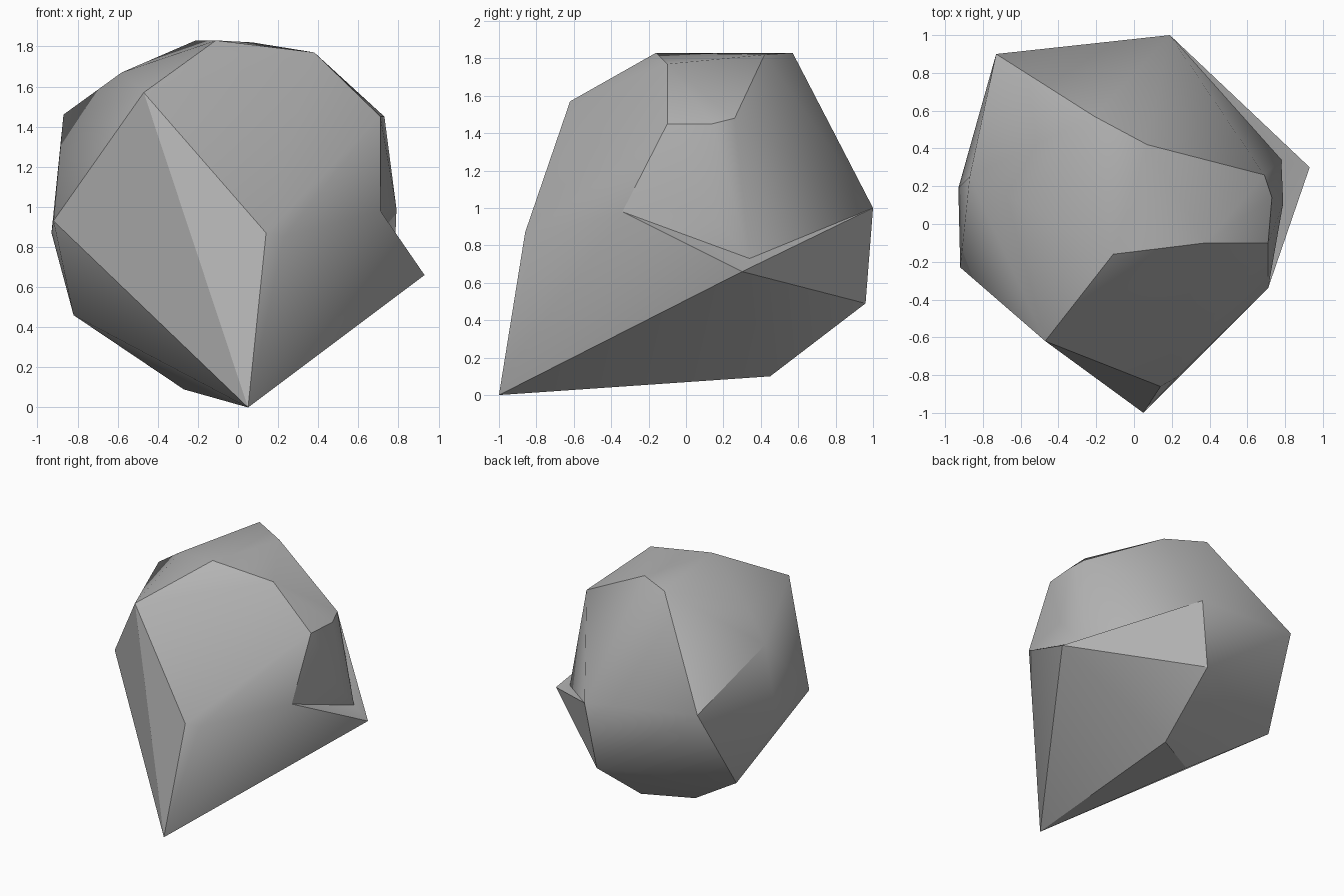
import bpy
import bmesh
import math

cube = bpy.data.objects.get("Cube")
if cube:
    bpy.data.objects.remove(cube, do_unlink=True)

# Single stone colour
stone = bpy.data.materials.new("stone grey")
stone.use_nodes = True
colour = (0.45, 0.45, 0.45, 1)
stone.diffuse_color = colour
stone.node_tree.nodes["Principled BSDF"].inputs["Base Color"].default_value = colour

# Corners of the ledge's footprint on the boulder
ledge_rim = [
    (0.05, -1.0, 0.0), (0.71, -0.34, 0.98), (0.78, 0.34, 0.73),
    (0.19, 1.0, 1.0), (0.11, 0.96, 0.49), (0.08, 0.45, 0.10),
]
# Crown, shoulders and underside of the boulder
crown = [
    (-0.11, -0.16, 1.83), (0.38, -0.10, 1.77), (0.07, 0.42, 1.82),
    (-0.21, 0.57, 1.83), (-0.58, 0.10, 1.67), (-0.47, -0.62, 1.57),
]
shoulders = [
    (-0.87, 0.25, 1.46), (0.69, 0.26, 1.48), (0.73, 0.14, 1.45),
    (0.71, -0.10, 1.45), (0.79, 0.11, 0.99), (-0.73, 0.90, 1.11),
    (-0.92, -0.23, 0.93), (-0.93, 0.19, 0.87), (0.14, -0.86, 0.87),
    (0.23, -0.81, 0.85),
]
underside = [(-0.82, 0.54, 0.46), (-0.27, 0.27, 0.09)]
ledge_tip = (0.93, 0.30, 0.66)

# Boulder body: chipped convex block
bm = bmesh.new()
rim = {bm.verts.new(p) for p in ledge_rim}
for p in crown + shoulders + underside:
    bm.verts.new(p)
bmesh.ops.convex_hull(bm, input=bm.verts[:])

# Ledge: open the side under the rim and draw it out to a point
opening = [f for f in bm.faces if all(v in rim for v in f.verts)]
bmesh.ops.delete(bm, geom=opening, context="FACES")
border = [e for e in bm.edges if e.is_boundary]
tip = bm.verts.new(ledge_tip)
for e in border:
    bm.faces.new((*e.verts, tip))
bmesh.ops.delete(bm, geom=[v for v in bm.verts if not v.link_faces], context="VERTS")
bmesh.ops.recalc_face_normals(bm, faces=bm.faces[:])

mesh = bpy.data.meshes.new("boulder")
bm.to_mesh(mesh)
bm.free()
mesh.materials.append(stone)
boulder = bpy.data.objects.new("boulder", mesh)
bpy.context.collection.objects.link(boulder)

# Soft shading across shallow facets, crisp main ridges
bpy.context.view_layer.objects.active = boulder
boulder.select_set(True)
bpy.ops.object.shade_smooth_by_angle(angle=math.radians(30))
